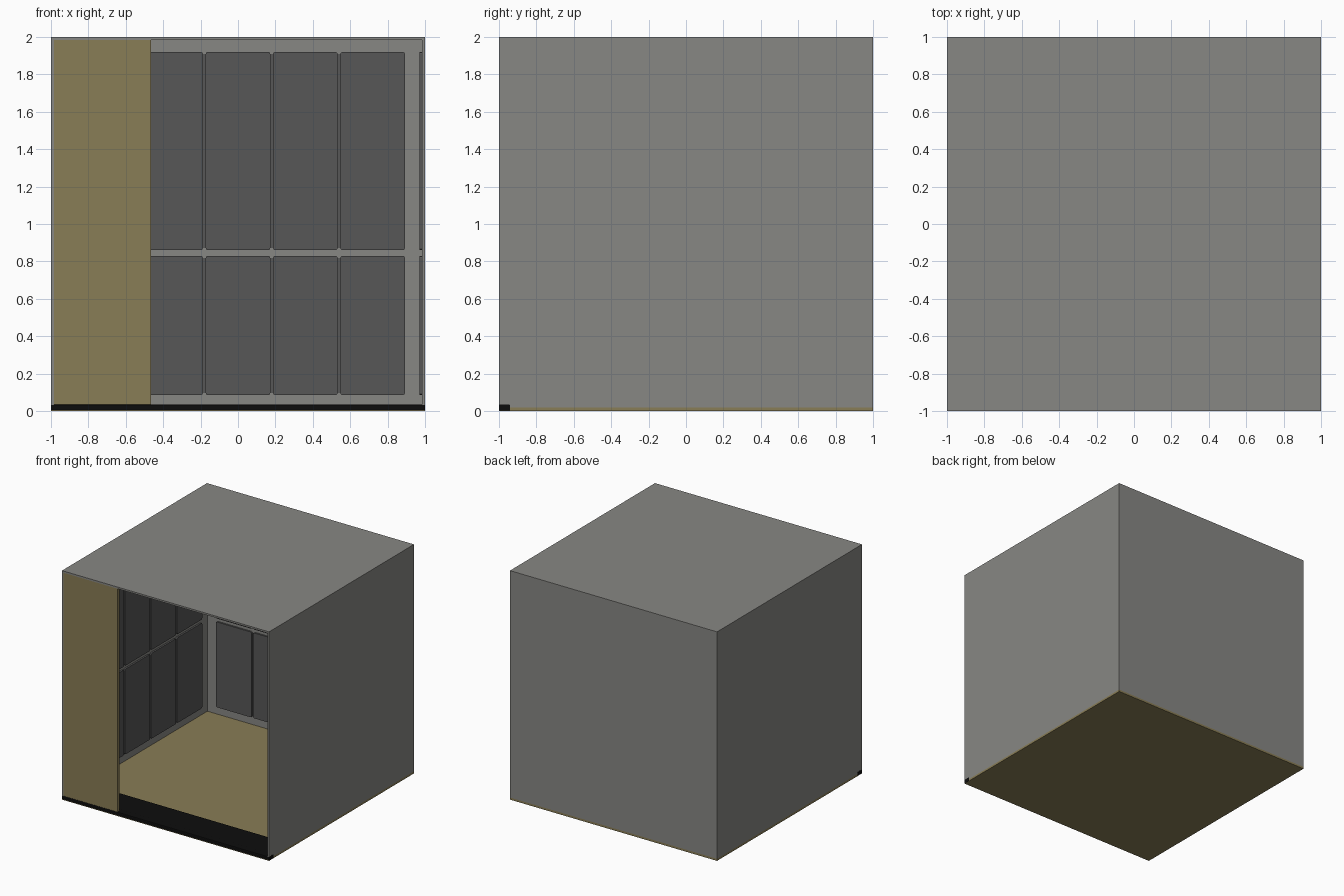
import bpy
import bmesh
import math
from mathutils import Matrix, Vector

cube = bpy.data.objects.get("Cube")
if cube:
    bpy.data.objects.remove(cube, do_unlink=True)


def material(name, rgb):
    m = bpy.data.materials.new(name)
    m.use_nodes = True
    m.diffuse_color = (*rgb, 1)
    bsdf = m.node_tree.nodes["Principled BSDF"]
    bsdf.inputs["Base Color"].default_value = (*rgb, 1)
    bsdf.inputs["Roughness"].default_value = 0.6
    return m


GREY = material("wall grey", (0.245, 0.243, 0.23))
DARK = material("dark panel grey", (0.095, 0.095, 0.095))
TAN = material("tan", (0.25, 0.205, 0.092))
BLACK = material("black", (0.004, 0.004, 0.004))


def add_box(bm, lo, hi, round_axis=None, radius=0.0):
    """Add a box; optionally round the edges running along one axis."""
    lo, hi = Vector(lo), Vector(hi)
    mat = Matrix.Translation((lo + hi) / 2) @ Matrix.Diagonal((*(hi - lo), 1))
    verts = bmesh.ops.create_cube(bm, size=1, matrix=mat)["verts"]
    if round_axis is not None:
        edges = {e for v in verts for e in v.link_edges
                 if abs((e.verts[0].co - e.verts[1].co).normalized()[round_axis]) > 0.9}
        bmesh.ops.bevel(bm, geom=list(edges), offset=radius, segments=2,
                        affect='EDGES', profile=0.5)


def make(name, bm, mat, turn=0.0):
    mesh = bpy.data.meshes.new(name)
    bm.to_mesh(mesh)
    bm.free()
    mesh.materials.append(mat)
    obj = bpy.data.objects.new(name, mesh)
    obj.rotation_euler.z = turn
    bpy.context.collection.objects.link(obj)
    return obj


def box(name, lo, hi, mat, round_axis=None, radius=0.0):
    bm = bmesh.new()
    add_box(bm, lo, hi, round_axis, radius)
    return make(name, bm, mat)


T = 0.015          # shell thickness
INNER = 1 - T      # inner wall plane
FLOOR = 0.018      # floor top

# Shell: floor, roof and three walls
box("floor", (-1, -1, 0), (1, 1, FLOOR), TAN)
box("roof", (-1, -1, 2 - T), (1, 1, 2), GREY)
box("back_wall", (-INNER, INNER, FLOOR), (INNER, 1, 2 - T), GREY)
for side, a, b in (("left", INNER, 1), ("right", -1, -INNER)):
    box(side + "_wall", (a, -1, FLOOR), (b, 1, 2 - T), GREY)

# Front threshold and the dark entry strip on the floor
box("threshold", (-1.001, -1.001, 0.002), (1.001, -0.94, 0.035), BLACK, 0, 0.006)
box("entry_strip", (-INNER, -0.95, FLOOR), (INNER, -0.70, 0.034), BLACK)

# Sliding door, left partly open
box("door", (-INNER, -0.999, 0.035), (-0.465, -0.97, 2 - T), TAN)

# Wall panels: five columns and two rows on each wall
PITCH = 0.36
GAP = 0.014
ROWS = ((0.085, 0.83), (0.86, 1.92))
for name, turn in (("back", 0), ("left", -math.pi / 2), ("right", math.pi / 2)):
    panels, strips = bmesh.new(), bmesh.new()
    for z0, z1 in ROWS:
        for i in range(5):
            u = -0.9 + i * PITCH
            add_box(panels, (u + GAP / 2, INNER - 0.015, z0),
                    (u + PITCH - GAP / 2, INNER, z1), 1, 0.012)
            # Dark joint strip between neighbouring panels
            if i:
                add_box(strips, (u - GAP / 2, INNER - 0.005, z0 + 0.012),
                        (u + GAP / 2, INNER, z1 - 0.012))
    make(name + "_wall_panels", panels, DARK, turn)
    make(name + "_joint_strips", strips, DARK, turn)
